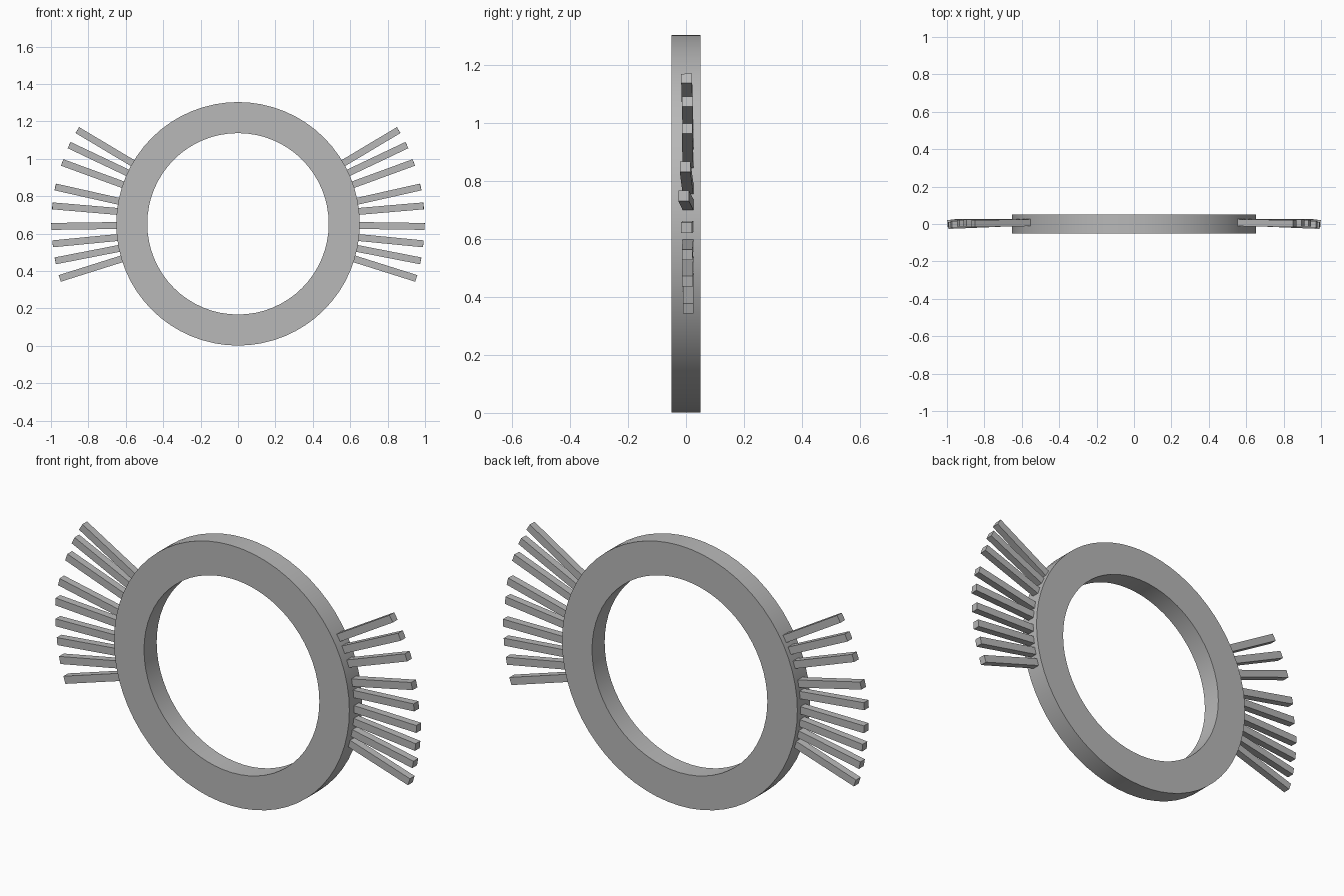
import bpy, bmesh, math
from mathutils import Vector

if "Cube" in bpy.data.objects:
    bpy.data.objects.remove(bpy.data.objects["Cube"], do_unlink=True)

grey = bpy.data.materials.new("plain grey")
grey.use_nodes = True
colour = (0.48, 0.48, 0.48, 1)
grey.diffuse_color = colour
grey.node_tree.nodes["Principled BSDF"].inputs["Base Color"].default_value = colour

CENTRE_Z = 0.652
OUTER, INNER, HALF_DEPTH = 0.651, 0.485, 0.05


def add_object(name, bm):
    bmesh.ops.recalc_face_normals(bm, faces=bm.faces)
    mesh = bpy.data.meshes.new(name)
    bm.to_mesh(mesh)
    bm.free()
    mesh.materials.append(grey)
    obj = bpy.data.objects.new(name, mesh)
    bpy.context.collection.objects.link(obj)
    return obj


def make_ring(segments=64):
    # Rectangular section swept around the y axis
    bm = bmesh.new()
    section = [(INNER, -HALF_DEPTH), (OUTER, -HALF_DEPTH),
               (OUTER, HALF_DEPTH), (INNER, HALF_DEPTH)]
    loops = []
    for i in range(segments):
        a = math.tau * i / segments
        loops.append([bm.verts.new((r * math.cos(a), y, CENTRE_Z + r * math.sin(a)))
                      for r, y in section])
    for i, loop in enumerate(loops):
        after = loops[(i + 1) % segments]
        for j in range(4):
            k = (j + 1) % 4
            bm.faces.new((loop[j], loop[k], after[k], after[j]))
    return add_object("ring", bm)


def make_bar(name, root, tip, width=0.037):
    # Square bar between two points, sunk a little into the ring
    along = (tip - root).normalized()
    root = root - along * 0.03
    side = along.cross(Vector((0, 1, 0))).normalized() * width / 2
    depth = along.cross(side).normalized() * width / 2
    bm = bmesh.new()
    ends = [[bm.verts.new(p + side * s + depth * d)
             for s, d in ((-1, -1), (1, -1), (1, 1), (-1, 1))] for p in (root, tip)]
    for end in ends:
        bm.faces.new(end)
    for j in range(4):
        k = (j + 1) % 4
        bm.faces.new((ends[0][j], ends[0][k], ends[1][k], ends[1][j]))
    add_object(name, bm)


ring = make_ring()
bpy.context.view_layer.objects.active = ring
ring.select_set(True)
bpy.ops.object.shade_smooth_by_angle(angle=math.radians(30))

# Bars from top to bottom: root x, root z, tip x, tip y, tip z
bars = [
    (0.564, 0.977, 0.859, 0.002, 1.153),
    (0.589, 0.924, 0.903, 0.005, 1.073),
    (0.612, 0.860, 0.940, 0.004, 0.980),
    (0.635, 0.772, 0.977, -0.003, 0.849),
    (0.641, 0.718, 0.992, -0.008, 0.748),
    (0.646, 0.643, 0.998, 0.002, 0.638),
    (0.641, 0.579, 0.991, 0.004, 0.545),
    (0.633, 0.521, 0.977, 0.005, 0.454),
    (0.614, 0.467, 0.953, 0.008, 0.360),
]
for side, sign in (("left", 1), ("right", -1)):
    for n, (rx, rz, tx, ty, tz) in enumerate(bars, 1):
        make_bar(f"{side}_bar_{n}", Vector((sign * rx, 0.007, rz)),
                 Vector((sign * tx, ty, tz)))
